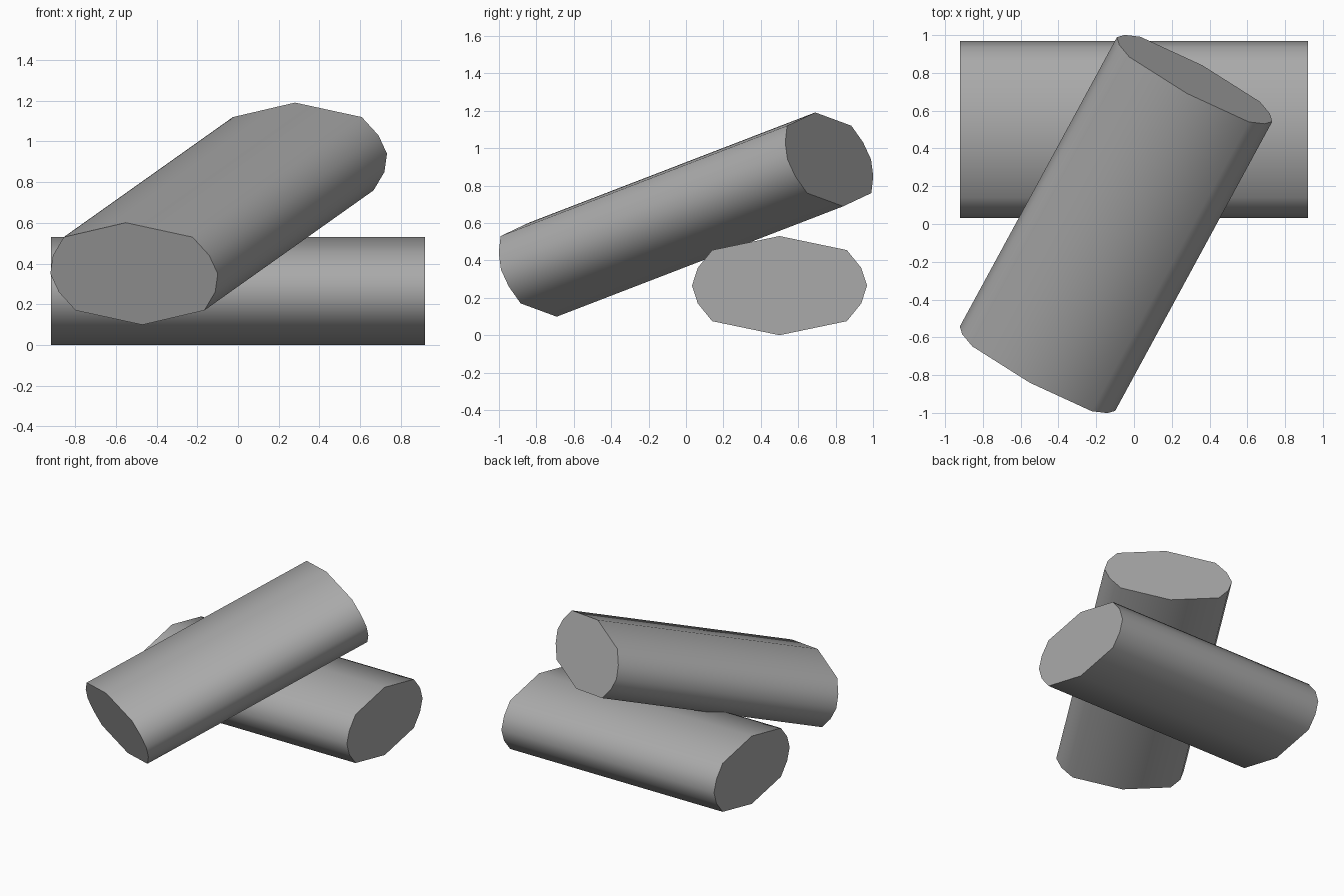
import bpy
import bmesh
from math import radians

cube = bpy.data.objects.get("Cube")
if cube:
    bpy.data.objects.remove(cube, do_unlink=True)

# One plain grey for everything
grey = bpy.data.materials.new("grey")
grey.use_nodes = True
colour = (0.4, 0.4, 0.4, 1)
grey.diffuse_color = colour
grey.node_tree.nodes["Principled BSDF"].inputs["Base Color"].default_value = colour

LENGTH = 1.84
# Quarter of the flattened cross-section, from crest to side
QUARTER = [(0, 0.265), (0.36, 0.19), (0.437, 0.095), (0.468, 0)]


def cross_section():
    """Mirror the quarter profile into a closed twelve-sided outline."""
    half = QUARTER + [(y, -z) for y, z in QUARTER[-2::-1]]
    return half + [(-y, z) for y, z in half[-2:0:-1]]


def log(name, location, rotation):
    """Extrude the outline along x with flat ends and smooth sides."""
    bm = bmesh.new()
    outline = [bm.verts.new((-LENGTH / 2, y, z)) for y, z in cross_section()]
    end = bm.faces.new(outline)
    extruded = bmesh.ops.extrude_face_region(bm, geom=[end], use_keep_orig=True)
    moved = [v for v in extruded["geom"] if isinstance(v, bmesh.types.BMVert)]
    bmesh.ops.translate(bm, verts=moved, vec=(LENGTH, 0, 0))
    bmesh.ops.recalc_face_normals(bm, faces=bm.faces[:])
    mesh = bpy.data.meshes.new(name)
    bm.to_mesh(mesh)
    bm.free()
    mesh.materials.append(grey)
    obj = bpy.data.objects.new(name, mesh)
    bpy.context.collection.objects.link(obj)
    obj.location = location
    obj.rotation_euler = [radians(a) for a in rotation]
    bpy.ops.object.select_all(action="DESELECT")
    obj.select_set(True)
    bpy.context.view_layer.objects.active = obj
    bpy.ops.object.shade_smooth_by_angle(angle=radians(60))
    return obj


# Log lying on the ground, and a second one leaning across it
log("lower_log", (0, 0.5, 0.265), (0, 0, 0))
log("leaning_log", (-0.095, 0, 0.645), (0, -18.7, 61.5))
